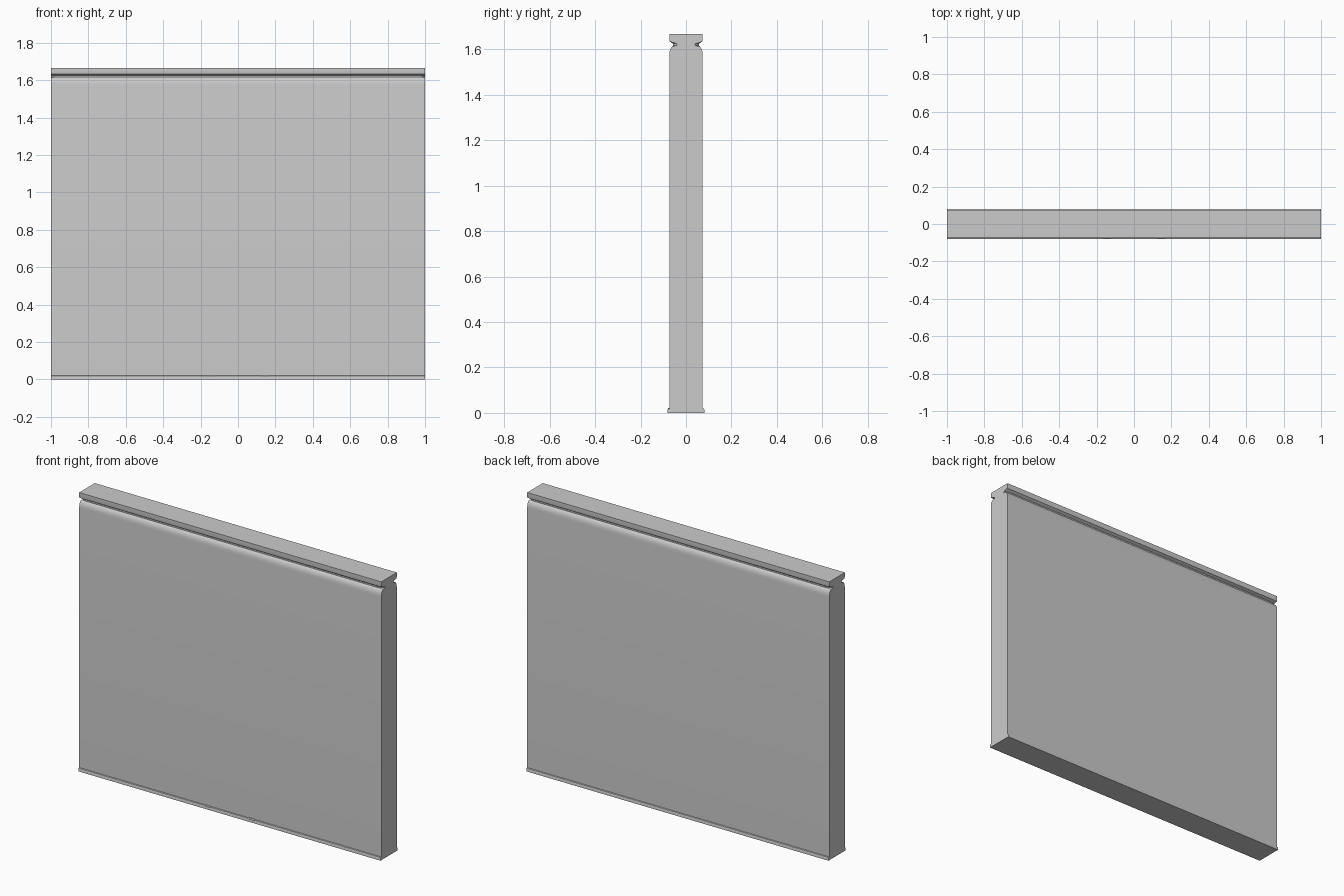
import bpy, bmesh

if "Cube" in bpy.data.objects:
    bpy.data.objects.remove(bpy.data.objects["Cube"])

# Half profile (y, z), from the floor up to the top rail
BASE = [(0.081, 0.0), (0.081, 0.012), (0.079, 0.018), (0.0735, 0.02)]
SHOULDER = [(0.0735, 1.575), (0.0725, 1.588), (0.070, 1.598), (0.066, 1.606), (0.061, 1.613)]
NECK_Z = [1.616, 1.624]
RAIL = [(0.072, 1.634), (0.0735, 1.642), (0.0735, 1.666)]


def section(neck):
    half = BASE + SHOULDER + [(neck, z) for z in NECK_Z] + RAIL
    return half + [(-y, z) for y, z in reversed(half)]


def loft(name, sections):
    """Skin a list of (x, profile) sections and cap both ends."""
    bm = bmesh.new()
    rings = [[bm.verts.new((x, y, z)) for y, z in prof] for x, prof in sections]
    n = len(rings[0])
    for a, b in zip(rings, rings[1:]):
        for i in range(n):
            j = (i + 1) % n
            bm.faces.new((a[i], a[j], b[j], b[i]))
    bm.faces.new(rings[0])
    bm.faces.new(rings[-1])
    bmesh.ops.recalc_face_normals(bm, faces=bm.faces)
    mesh = bpy.data.meshes.new(name)
    bm.to_mesh(mesh)
    bm.free()
    ob = bpy.data.objects.new(name, mesh)
    bpy.context.collection.objects.link(ob)
    return ob


# Wall panel: grooved below the rail, with the groove cut deeper at both ends
panel = loft("wall_panel", [(-1.0, section(0.04)), (-0.98, section(0.057)),
                            (0.98, section(0.057)), (1.0, section(0.04))])
bpy.context.view_layer.objects.active = panel
panel.select_set(True)
bpy.ops.object.shade_smooth_by_angle(angle=0.5)

# Small clips on the front base strip
clip = [(-0.07, 0.008), (-0.081, 0.008), (-0.081, 0.017), (-0.077, 0.022), (-0.07, 0.022)]
for side, x in (("left", -0.145), ("right", 0.145)):
    loft(f"base_clip_{side}", [(x - 0.022, clip), (x + 0.022, clip)])
